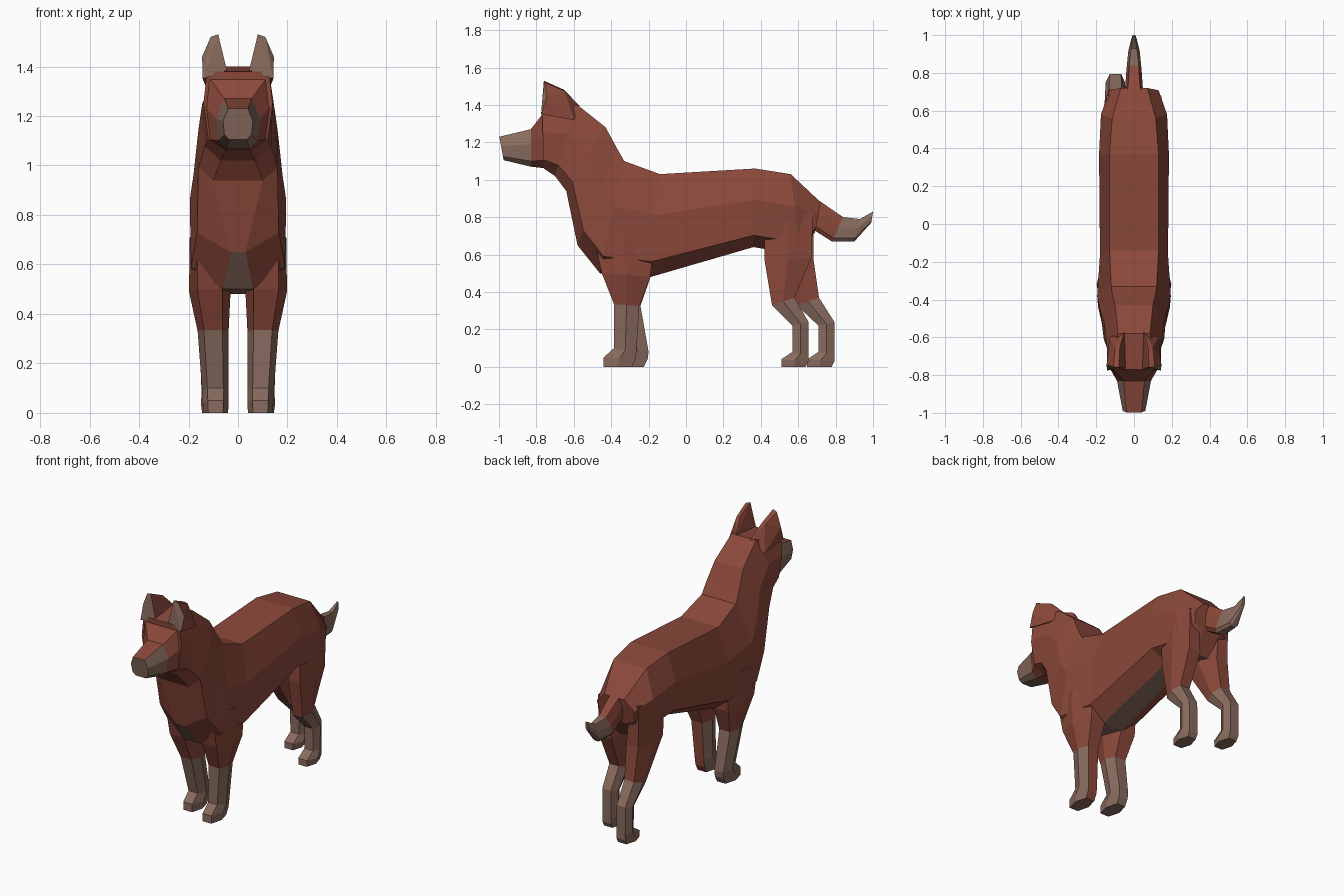
import bpy, bmesh
from mathutils import Vector


def material(name, rgb):
    m = bpy.data.materials.new(name)
    m.diffuse_color = (*rgb, 1)
    return m


MATS = [material("red_fur", (0.262, 0.066, 0.043)),
        material("tan_fur", (0.25, 0.148, 0.112))]


def finish(name, bm, rule):
    """Fix normals, colour faces by rule(normal, centre), make the object."""
    bmesh.ops.recalc_face_normals(bm, faces=bm.faces)
    for f in bm.faces:
        f.normal_update()
        if rule(f.normal, f.calc_center_median()):
            f.material_index = 1
    me = bpy.data.meshes.new(name)
    bm.to_mesh(me)
    bm.free()
    for m in MATS:
        me.materials.append(m)
    ob = bpy.data.objects.new(name, me)
    bpy.context.collection.objects.link(ob)
    return ob


def loft(name, rings, rule):
    bm = bmesh.new()
    loops = [[bm.verts.new(p) for p in r] for r in rings]
    n = len(loops[0])
    for a, b in zip(loops, loops[1:]):
        for i in range(n):
            j = (i + 1) % n
            bm.faces.new((a[i], a[j], b[j], b[i]))
    bm.faces.new(loops[0])
    bm.faces.new(loops[-1])
    return finish(name, bm, rule)


def section(ty, tz, by, bz, wt, wm, wl, wb, low=0.15, mid=0.6):
    """Eight-sided symmetric section between a top and a bottom point."""
    top, bot = Vector((0, ty, tz)), Vector((0, by, bz))
    half = [(wb, 0), (wl, low), (wm, mid), (wt, 1)]
    pts = half + [(-w, t) for w, t in reversed(half)]
    return [bot.lerp(top, t) + Vector((w, 0, 0)) for w, t in pts]


# Torso, neck and head: top y,z / bottom y,z / half widths top to bottom
body = [
    (0.72, 0.88, 0.69, 0.72, 0.07, 0.13, 0.12, 0.06),
    (0.56, 1.03, 0.61, 0.60, 0.115, 0.175, 0.15, 0.05),
    (0.37, 1.06, 0.36, 0.64, 0.13, 0.185, 0.165, 0.06),
    (-0.14, 1.03, -0.19, 0.48, 0.13, 0.18, 0.175, 0.07),
    (-0.33, 1.10, -0.46, 0.50, 0.12, 0.195, 0.19, 0.06),
    (-0.37, 1.17, -0.58, 0.65, 0.115, 0.18, 0.165, 0.03),
    (-0.43, 1.28, -0.64, 0.94, 0.10, 0.16, 0.16, 0.10),
    (-0.58, 1.40, -0.70, 1.02, 0.085, 0.145, 0.135, 0.07),
    (-0.77, 1.38, -0.76, 1.06, 0.125, 0.14, 0.12, 0.05),
]


def belly(n, c):
    return abs(n.x) < 0.02 and n.z < -0.2 and -0.56 < c.y < 0.55 and c.z < 0.7


loft("body", [section(*r) for r in body], belly)

# Muzzle: red on top, tan on sides and nose
muzzle = [
    (-0.76, 1.36, -0.74, 1.06, 0.12, 0.135, 0.12, 0.05),
    (-0.83, 1.27, -0.83, 1.07, 0.055, 0.09, 0.08, 0.045),
    (-0.998, 1.23, -0.975, 1.105, 0.04, 0.06, 0.055, 0.035),
]
loft("muzzle", [section(*r) for r in muzzle],
     lambda n, c: c.y < -0.84 and n.z < 0.8)

# Tail: tan tip
tail = [
    (0.68, 0.91, 0.67, 0.74, 0.035, 0.05, 0.045, 0.025),
    (0.84, 0.80, 0.78, 0.67, 0.025, 0.04, 0.04, 0.025),
    (0.93, 0.79, 0.90, 0.67, 0.015, 0.03, 0.03, 0.015),
    (1.00, 0.83, 0.99, 0.77, 0.004, 0.01, 0.01, 0.004),
]
loft("tail", [section(*r) for r in tail], lambda n, c: c.y > 0.82)

# Ears: convex wedges running back into the neck, tan in front
ear = [(0.143, -0.775, 1.35), (0.045, -0.765, 1.385), (0.13, -0.60, 1.32),
       (0.05, -0.57, 1.395), (0.145, -0.745, 1.44), (0.08, -0.76, 1.53),
       (0.11, -0.755, 1.52), (0.10, -0.65, 1.475), (0.075, -0.65, 1.48)]
for s, side in ((1, "right"), (-1, "left")):
    bm = bmesh.new()
    for x, y, z in ear:
        bm.verts.new((s * x, y, z))
    bmesh.ops.convex_hull(bm, input=bm.verts)
    finish("ear_" + side, bm, lambda n, c: n.y < -0.6)


def leg_ring(s, y0, z0, y1, z1, x0, x1):
    """Six-sided ring, front point y0,z0 and back point y1,z1."""
    d = (x1 - x0) * 0.2
    ym, zm = (y0 + y1) / 2, (z0 + z1) / 2
    pts = [(x0 + d, y0, z0), (x1 - d, y0, z0), (x1, ym, zm),
           (x1 - d, y1, z1), (x0 + d, y1, z1), (x0, ym, zm)]
    return [(s * x, y, z) for x, y, z in pts]


# Legs: front y,z / back y,z / inner x, outer x / share of the stride
front = [
    (-0.50, 0.72, -0.17, 0.70, 0.04, 0.195, 0),
    (-0.45, 0.50, -0.19, 0.48, 0.03, 0.198, 0),
    (-0.385, 0.335, -0.25, 0.325, 0.038, 0.163, 0.1),
    (-0.385, 0.10, -0.265, 0.08, 0.038, 0.145, 1),
    (-0.44, 0.05, -0.27, 0.04, 0.038, 0.143, 1),
    (-0.44, 0.0, -0.29, 0.0, 0.04, 0.14, 1),
]
hind = [
    (0.42, 0.84, 0.68, 0.84, 0.06, 0.165, 0),
    (0.42, 0.57, 0.67, 0.58, 0.03, 0.168, 0.08),
    (0.46, 0.33, 0.58, 0.37, 0.042, 0.155, 0.95),
    (0.57, 0.22, 0.655, 0.24, 0.048, 0.15, 1),
    (0.57, 0.08, 0.655, 0.06, 0.048, 0.148, 1),
    (0.51, 0.04, 0.655, 0.03, 0.045, 0.15, 1),
    (0.51, 0.0, 0.64, 0.0, 0.05, 0.145, 1),
]
for s, side in ((1, "right"), (-1, "left")):
    for name, rows, stride in (("front_leg_", front, 0.065), ("hind_leg_", hind, 0.138)):
        rings = []
        for y0, z0, y1, z1, x0, x1, k in rows:
            d = stride * k if s < 0 else 0
            rings.append(leg_ring(s, y0 + d, z0, y1 + d, z1, x0, x1))

        def sock(n, c, s=s, name=name):
            red_back = s > 0 and name == "front_leg_" and n.y > 0.8
            return c.z < 0.32 and not red_back
        loft(name + side, rings, sock)
